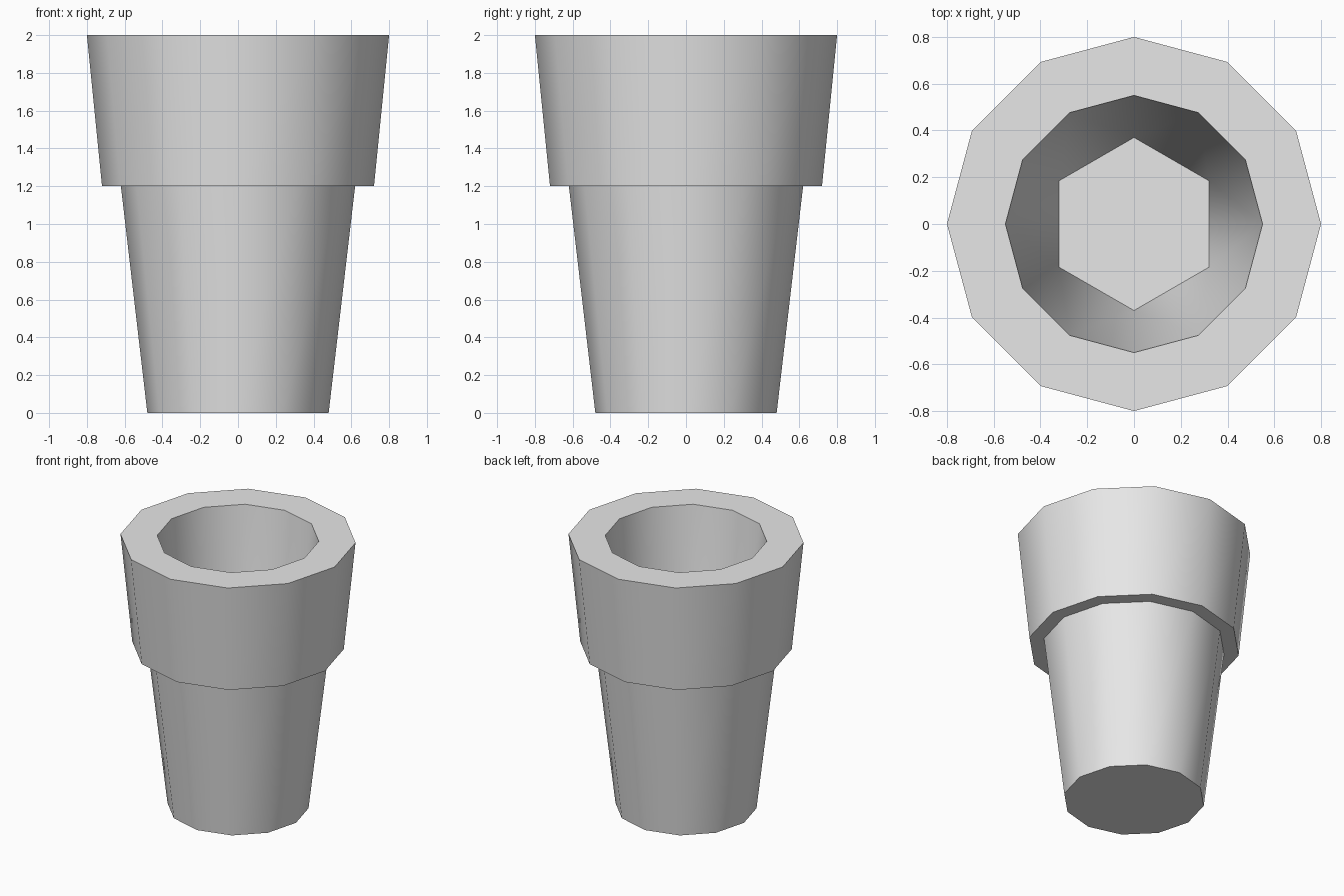
import bpy, bmesh, math

SIDES = 12

cube = bpy.data.objects.get("Cube")
if cube:
    bpy.data.objects.remove(cube, do_unlink=True)

grey = bpy.data.materials.new("plain grey")
grey.use_nodes = True
colour = (0.8, 0.8, 0.8, 1)
grey.diffuse_color = colour
grey.node_tree.nodes["Principled BSDF"].inputs["Base Color"].default_value = colour

bm = bmesh.new()


def ring(radius, z, sides=SIDES, start=0.0):
    angles = [start + math.tau * i / sides for i in range(sides)]
    return [bm.verts.new((radius * math.cos(a), radius * math.sin(a), z)) for a in angles]


def bridge(lower, upper):
    n = len(lower)
    for i in range(n):
        j = (i + 1) % n
        bm.faces.new((lower[i], lower[j], upper[j], upper[i]))


# Outer shell: tapered body, overhanging collar and flat rim
profile = [(0.48, 0), (0.62, 1.2), (0.72, 1.2), (0.8, 2), (0.55, 2)]
rings = [ring(r, z) for r, z in profile]
for lower, upper in zip(rings, rings[1:]):
    bridge(lower, upper)
bm.faces.new(rings[0])

# Cavity: twelve-sided mouth narrowing to a six-sided floor
mouth = rings[-1]
floor = ring(0.37, 0.2, SIDES // 2, math.pi / 6)
for k in range(SIDES // 2):
    a, b = floor[k], floor[(k + 1) % len(floor)]
    t0, t1, t2 = (mouth[(2 * k + s) % SIDES] for s in (1, 2, 3))
    for corners in ((t0, t1, a), (t1, b, a), (t1, t2, b)):
        bm.faces.new(corners)
bm.faces.new(floor)

bmesh.ops.recalc_face_normals(bm, faces=bm.faces)
mesh = bpy.data.meshes.new("plant_pot")
bm.to_mesh(mesh)
bm.free()
mesh.materials.append(grey)

pot = bpy.data.objects.new("plant_pot", mesh)
bpy.context.collection.objects.link(pot)
bpy.ops.object.select_all(action="DESELECT")
pot.select_set(True)
bpy.context.view_layer.objects.active = pot
bpy.ops.object.shade_smooth_by_angle(angle=math.radians(50))
